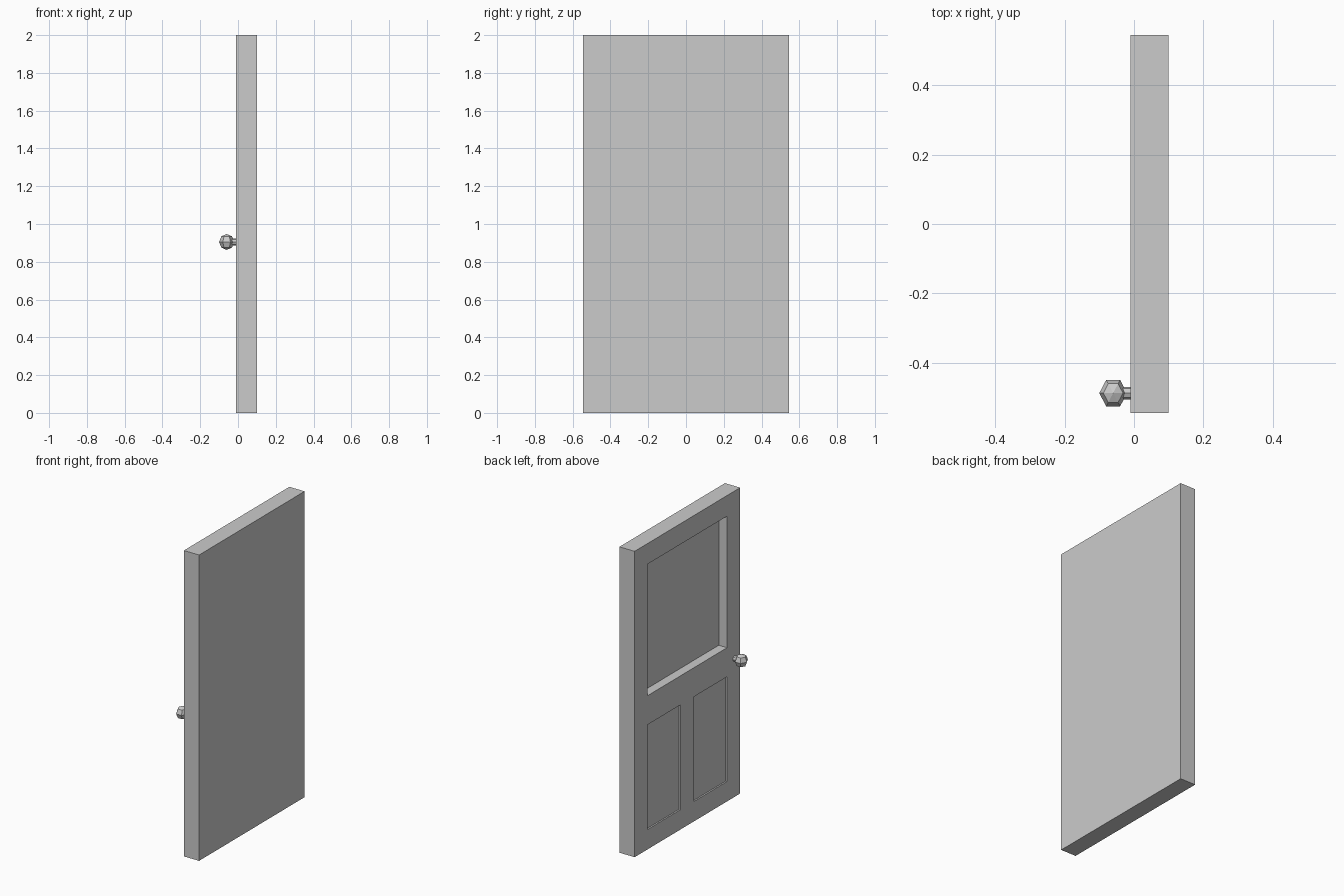
import bpy, bmesh
from math import radians
from mathutils import Matrix

if "Cube" in bpy.data.objects:
    bpy.data.objects.remove(bpy.data.objects["Cube"])


def finish(bm, name):
    mesh = bpy.data.meshes.new(name)
    bmesh.ops.recalc_face_normals(bm, faces=bm.faces)
    bm.to_mesh(mesh)
    bm.free()
    obj = bpy.data.objects.new(name, mesh)
    bpy.context.collection.objects.link(obj)
    return obj


def box(name, x, y, z):
    """Box from (min, max) ranges on each axis."""
    size = [b - a for a, b in (x, y, z)]
    mid = [(a + b) / 2 for a, b in (x, y, z)]
    bm = bmesh.new()
    bmesh.ops.create_cube(bm, size=1, matrix=Matrix.Translation(mid) @ Matrix.Diagonal((*size, 1)))
    return finish(bm, name)


# Door slab
door = box("door_slab", (-0.01, 0.10), (-0.545, 0.545), (0, 2))

# Recessed panels on the -x face: (name, floor x, y range, z range)
panels = [
    ("upper_panel_cutter", 0.05, (-0.41, 0.41), (1.005, 1.865)),
    ("lower_left_panel_cutter", 0.0, (0.07, 0.41), (0.13, 0.815)),
    ("lower_right_panel_cutter", 0.0, (-0.41, -0.07), (0.13, 0.815)),
]
bpy.context.view_layer.objects.active = door
for name, floor, y, z in panels:
    cutter = box(name, (-0.2, floor), y, z)
    cutter.hide_render = True
    mod = door.modifiers.new(name, 'BOOLEAN')
    mod.operation = 'DIFFERENCE'
    mod.solver = 'EXACT'
    mod.object = cutter
    bpy.ops.object.modifier_apply(modifier=mod.name)
    bpy.data.objects.remove(cutter)

# Knob: six-sided faceted ball with points along x
KY, KZ = -0.487, 0.905
bm = bmesh.new()
bmesh.ops.create_uvsphere(
    bm, u_segments=6, v_segments=4, radius=1,
    matrix=Matrix.Translation((-0.06, KY, KZ))
    @ Matrix.Diagonal((0.04, 0.044, 0.042, 1)) @ Matrix.Rotation(radians(90), 4, 'Z'))
finish(bm, "door_knob")

# Stem joining the knob to the door
bm = bmesh.new()
bmesh.ops.create_cone(
    bm, cap_ends=True, segments=8, radius1=0.018, radius2=0.018, depth=0.04,
    matrix=Matrix.Translation((-0.03, KY, KZ)) @ Matrix.Rotation(radians(90), 4, 'Y'))
finish(bm, "knob_stem")
